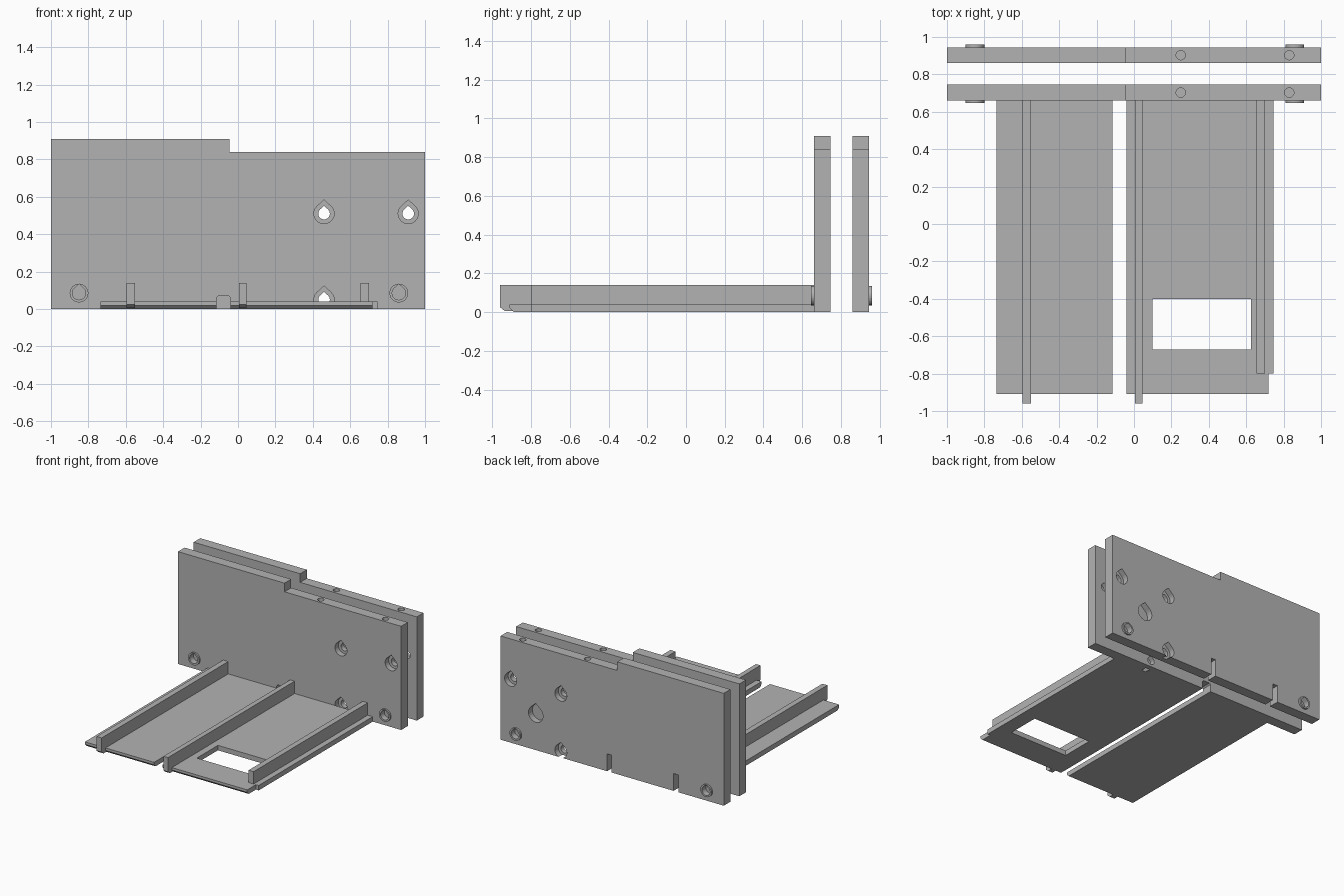
import bpy
import math
import bmesh
from mathutils import Vector

if "Cube" in bpy.data.objects:
    bpy.data.objects.remove(bpy.data.objects["Cube"], do_unlink=True)

grey = bpy.data.materials.new("plain grey")
grey.use_nodes = True
grey.diffuse_color = (0.45, 0.45, 0.45, 1)
grey.node_tree.nodes["Principled BSDF"].inputs["Base Color"].default_value = (0.45, 0.45, 0.45, 1)


def prism(name, outline, start, end, axis):
    """Extrude a 2D outline along an axis."""
    place = {"x": lambda a, b, t: (t, a, b),
             "y": lambda a, b, t: (a, t, b),
             "z": lambda a, b, t: (a, b, t)}[axis]
    bm = bmesh.new()
    face = bm.faces.new([bm.verts.new(place(a, b, start)) for a, b in outline])
    out = bmesh.ops.extrude_face_region(bm, geom=[face])
    verts = [g for g in out["geom"] if isinstance(g, bmesh.types.BMVert)]
    shift = Vector(place(0, 0, end - start))
    bmesh.ops.translate(bm, vec=shift, verts=verts)
    bmesh.ops.recalc_face_normals(bm, faces=bm.faces)
    mesh = bpy.data.meshes.new(name)
    bm.to_mesh(mesh)
    bm.free()
    mesh.materials.append(grey)
    obj = bpy.data.objects.new(name, mesh)
    bpy.context.collection.objects.link(obj)
    return obj


def rect(a0, a1, b0, b1):
    return [(a0, b0), (a1, b0), (a1, b1), (a0, b1)]


def circle(x, y, r, n=24):
    return [(x + r * math.cos(math.tau * i / n), y + r * math.sin(math.tau * i / n))
            for i in range(n)]


def teardrop(x, z, r, n=18):
    """Round hole with a pointed roof."""
    arc = [math.radians(135 + 270 * i / n) for i in range(n + 1)]
    return [(x + r * math.cos(a), z + r * math.sin(a)) for a in arc] + [(x, z + r * 1.35)]


def cut(obj, cutters):
    """Subtract the cutters, bake the result and remove them."""
    for c in cutters:
        c.hide_render = True
        mod = obj.modifiers.new("cut", "BOOLEAN")
        mod.operation, mod.solver, mod.object = "DIFFERENCE", "EXACT", c
    bpy.context.view_layer.update()
    baked = bpy.data.meshes.new_from_object(obj.evaluated_get(bpy.context.evaluated_depsgraph_get()))
    obj.modifiers.clear()
    obj.data = baked
    for c in cutters:
        bpy.data.objects.remove(c, do_unlink=True)


# Upright panels, with a stepped top, counterbored holes and raised bosses
STEP = [(-1, 0), (1, 0), (1, 0.84), (-0.045, 0.84), (-0.045, 0.91), (-1, 0.91)]
RAILS = {"left": (-0.595, -0.55), "middle": (0.005, 0.045)}


def panel(name, outer, inner):
    """outer is the y of the exposed face, inner the y facing the gap."""
    d = 1 if inner > outer else -1
    body = prism(name, STEP, outer, inner, "y")
    cutters = []
    for x, z in ((0.46, 0.51), (0.91, 0.51), (0.46, 0.05)):
        cutters.append(prism("bore", teardrop(x, z, 0.031), outer - d * 0.1, inner + d * 0.05, "y"))
        cutters.append(prism("counterbore", teardrop(x, z, 0.054), outer - d * 0.1, outer + d * 0.045, "y"))
    for x in (0.25, 0.83):
        y = (outer + inner) / 2
        cutters.append(prism("top_bore", circle(x, y, 0.025), 0.72, 0.9, "z"))
    for x in (-0.85, 0.86):
        cutters.append(prism("boss_pocket", teardrop(x, 0.085, 0.036), outer - d * 0.1, outer + d * 0.035, "y"))
    if d > 0:
        notch = [(-0.115, -0.1), (-0.04, -0.1), (-0.04, 0.06), (-0.05, 0.07), (-0.105, 0.07), (-0.115, 0.06)]
        cutters.append(prism("notch", notch, outer - 0.1, inner + 0.05, "y"))
    else:
        for a, b in RAILS.values():
            cutters.append(prism("slot", rect(a, b, -0.1, 0.14), inner - 0.05, outer + 0.1, "y"))
        cutters.append(prism("pocket", teardrop(0.685, 0.29, 0.065), outer + 0.1, outer - 0.05, "y"))
    cut(body, cutters)
    for side, x in (("right", -0.85), ("left", 0.86)):
        boss = prism(f"{name}_{side}_boss", circle(x, 0.085, 0.05), outer, outer - d * 0.014, "y")
        cut(boss, [prism("hole", teardrop(x, 0.085, 0.036), outer - 0.1, outer + 0.1, "y")])


panel("front_panel", 0.66, 0.745)
panel("back_panel", 0.945, 0.86)

# Floor plates with an undercut front edge
EDGE = [(-0.89, 0), (0.66, 0), (0.66, 0.04), (-0.91, 0.04), (-0.91, 0.02)]
prism("right_plate", EDGE, -0.735, -0.115, "x")
plate = prism("left_plate", EDGE, -0.04, 0.72, "x")
cut(plate, [prism("window", rect(0.10, 0.625, -0.67, -0.40), -0.1, 0.1, "z")])
prism("side_strip", rect(-0.8, 0.66, 0, 0.04), 0.72, 0.745, "x")

# Upright rails on the plates
for label, (a, b) in RAILS.items():
    prism(f"{label}_rail", [(-0.935, 0.005), (0.66, 0.005), (0.66, 0.14), (-0.96, 0.14), (-0.96, 0.025)], a, b, "x")
prism("short_rail", rect(-0.8, 0.66, 0.005, 0.14), 0.655, 0.7, "x")
